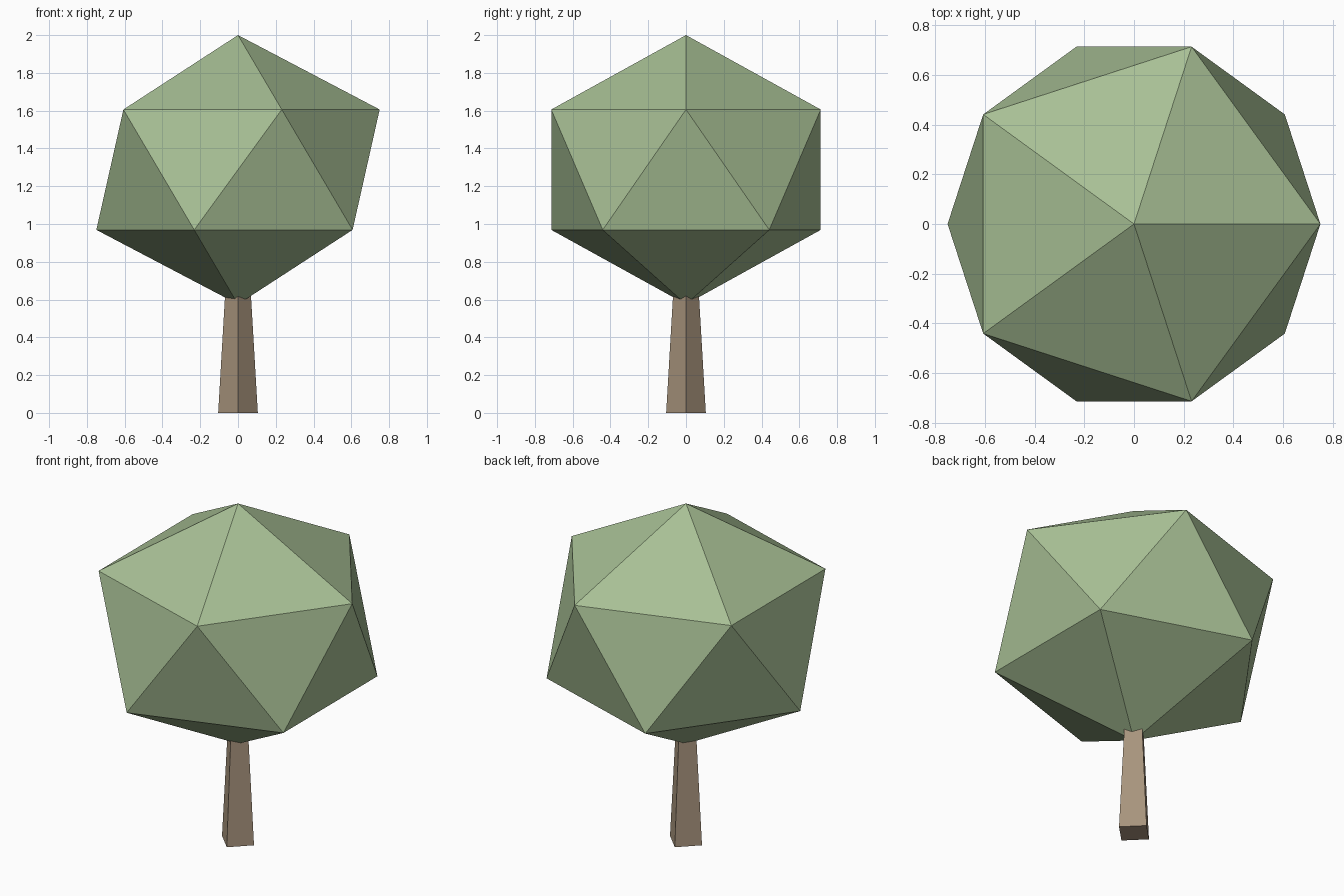
import bpy

cube = bpy.data.objects.get("Cube")
if cube:
    bpy.data.objects.remove(cube, do_unlink=True)


def material(name, rgb):
    mat = bpy.data.materials.new(name)
    mat.use_nodes = True
    colour = (*rgb, 1.0)
    mat.diffuse_color = colour
    bsdf = next(n for n in mat.node_tree.nodes if n.type == 'BSDF_PRINCIPLED')
    bsdf.inputs["Base Color"].default_value = colour
    return mat


def finish(name, mat):
    obj = bpy.context.object
    obj.name = obj.data.name = name
    obj.data.materials.append(mat)
    bpy.ops.object.shade_flat()
    return obj


# Trunk: tapered four-sided post, corners on the axes, top hidden in the crown
trunk_height = 0.7
bpy.ops.mesh.primitive_cone_add(vertices=4, radius1=0.105, radius2=0.064,
                                depth=trunk_height,
                                location=(0, 0, trunk_height / 2))
finish("trunk", material("bark brown", (0.39, 0.296, 0.205)))

# Crown: twenty-sided ball, a little wider than tall
bottom, top, width_radius = 0.575, 2.0, 0.8385
bpy.ops.mesh.primitive_ico_sphere_add(subdivisions=1, radius=1,
                                      location=(0, 0, (bottom + top) / 2))
crown = finish("crown", material("leaf green", (0.39, 0.525, 0.3)))
crown.scale = (width_radius, width_radius, (top - bottom) / 2)
bpy.ops.object.transform_apply(location=False, rotation=False, scale=True)
